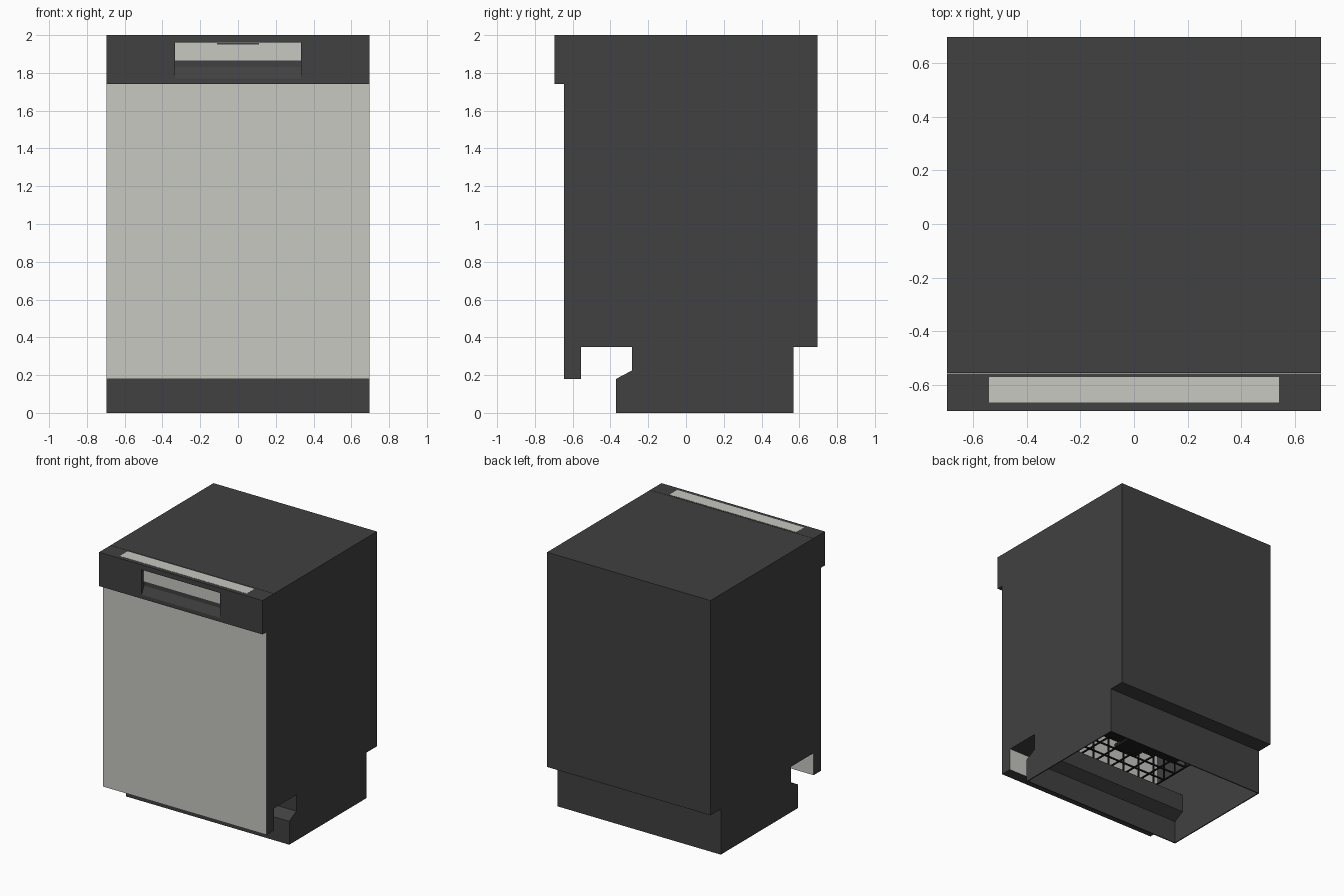
import bpy, bmesh

if "Cube" in bpy.data.objects:
    bpy.data.objects.remove(bpy.data.objects["Cube"])

def material(name, rgb):
    m = bpy.data.materials.new(name)
    m.diffuse_color = (*rgb, 1)
    m.use_nodes = True
    m.node_tree.nodes["Principled BSDF"].inputs["Base Color"].default_value = m.diffuse_color
    return m

DARK = material("charcoal", (0.052, 0.052, 0.052))
LIGHT = material("warm_light_grey", (0.57, 0.58, 0.53))
BLACK = material("black_wire", (0.012, 0.012, 0.012))

def make(name, bm, *mats):
    bmesh.ops.recalc_face_normals(bm, faces=bm.faces)
    me = bpy.data.meshes.new(name)
    bm.to_mesh(me)
    bm.free()
    for m in mats:
        me.materials.append(m)
    ob = bpy.data.objects.new(name, me)
    bpy.context.collection.objects.link(ob)
    return ob

def add_box(bm, x0, x1, y0, y1, z0, z1):
    vs = bmesh.ops.create_cube(bm, size=1)["verts"]
    for v in vs:
        v.co = ((x0 + x1) / 2 + v.co.x * (x1 - x0),
                (y0 + y1) / 2 + v.co.y * (y1 - y0),
                (z0 + z1) / 2 + v.co.z * (z1 - z0))

def box(name, mat, *dims):
    bm = bmesh.new()
    add_box(bm, *dims)
    return make(name, bm, mat)

def prism(profile, half):
    """Closed prism of a (y, z) profile, running from -half to half in x."""
    bm = bmesh.new()
    f = bm.faces.new([bm.verts.new((-half, y, z)) for y, z in profile])
    ext = bmesh.ops.extrude_face_region(bm, geom=[f])["geom"]
    bmesh.ops.translate(bm, vec=(2 * half, 0, 0),
                        verts=[e for e in ext if isinstance(e, bmesh.types.BMVert)])
    bmesh.ops.recalc_face_normals(bm, faces=bm.faces)
    return bm

def apply_modifier(ob, name):
    bpy.context.view_layer.objects.active = ob
    bpy.ops.object.modifier_apply(modifier=name)

W = 0.695

# Cabinet with plinth: hollow shell, open underneath and open behind the door
bm = prism([(-0.555, 2), (0.695, 2), (0.695, 0.35), (0.57, 0.35), (0.57, 0), (-0.37, 0),
            (-0.37, 0.18), (-0.285, 0.225), (-0.285, 0.35), (-0.555, 0.35)], W)
openings = [f for f in bm.faces
            if f.calc_center_median().z < 0.001
            or (f.normal.y < -0.9 and f.calc_center_median().y < -0.55)]
bmesh.ops.delete(bm, geom=openings, context='FACES')
cabinet = make("cabinet", bm, DARK)
mod = cabinet.modifiers.new("wall", 'SOLIDIFY')
mod.thickness = 0.008
mod.offset = -1
mod.use_even_offset = True
apply_modifier(cabinet, "wall")

# Door: light front and back, dark edges
bm = bmesh.new()
add_box(bm, -W, W, -0.645, -0.557, 0.18, 1.74)
for f in bm.faces:
    f.normal_update()
    f.material_index = 1 if abs(f.normal.y) > 0.5 else 0
make("door", bm, DARK, LIGHT)

# Control panel with a recessed grip
panel = box("control_panel", DARK, -W, W, -0.695, -0.557, 1.74, 2)
cutter = make("grip_cutter", prism([(-0.72, 1.962), (-0.665, 1.962), (-0.665, 1.83),
                                    (-0.695, 1.77), (-0.72, 1.77)], 0.333), DARK)
cutter.hide_render = True
mod = panel.modifiers.new("grip", 'BOOLEAN')
mod.object = cutter
mod.operation = 'DIFFERENCE'
mod.solver = 'EXACT'
apply_modifier(panel, "grip")
bpy.data.objects.remove(cutter)

# Light plates: grip back and top strip, with a thin dark slot in the grip
box("grip_plate", LIGHT, -0.333, 0.333, -0.671, -0.665, 1.865, 1.962)
box("grip_slot", DARK, -0.11, 0.11, -0.673, -0.671, 1.951, 1.957)
box("top_strip", LIGHT, -0.54, 0.54, -0.665, -0.57, 1.998, 2.001)

# Wire racks inside
def rack(name, z, height, half_x=0.56, y0=-0.45, y1=0.5, n=8, r=0.005):
    bm = bmesh.new()
    for i in range(n + 1):
        x = -half_x + 2 * half_x * i / n
        y = y0 + (y1 - y0) * i / n
        add_box(bm, x - r, x + r, y0, y1, z - r, z + r)
        add_box(bm, -half_x, half_x, y - r, y + r, z - r, z + r)
        for ye in (y0, y1):
            add_box(bm, x - r, x + r, ye - r, ye + r, z, z + height)
        for xe in (-half_x, half_x):
            add_box(bm, xe - r, xe + r, y - r, y + r, z, z + height)
    for ye in (y0, y1):
        add_box(bm, -half_x, half_x, ye - r, ye + r, z + height - r, z + height + r)
    for xe in (-half_x, half_x):
        add_box(bm, xe - r, xe + r, y0, y1, z + height - r, z + height + r)
    make(name, bm, BLACK)

rack("lower_rack", 0.46, 0.25)
rack("upper_rack", 1.2, 0.2)

# Spray arm under the lower rack
bm = bmesh.new()
add_box(bm, -0.1, 0.1, -0.1, 0.1, 0.38, 0.41)
add_box(bm, -0.4, 0.4, -0.03, 0.03, 0.40, 0.42)
make("spray_arm", bm, BLACK)
